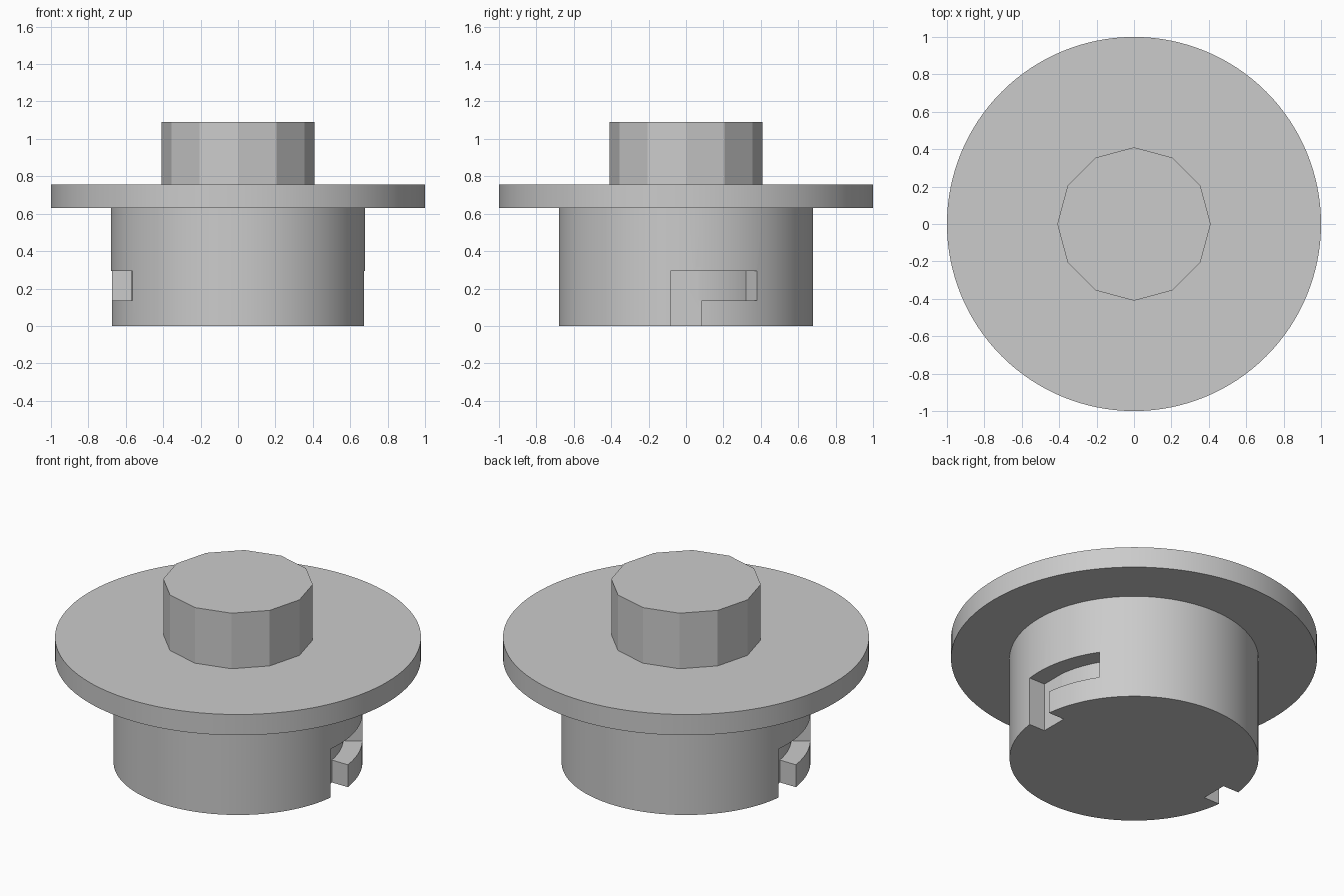
import bpy, bmesh
from math import cos, sin, radians, pi

if "Cube" in bpy.data.objects:
    bpy.data.objects.remove(bpy.data.objects["Cube"], do_unlink=True)

BODY_R, FLOOR_R, CUT_R = 0.68, 0.57, 0.8
SLOT_LOW, SLOT_TOP = 0.135, 0.293

grey = bpy.data.materials.new("plain_grey")
grey.use_nodes = True
grey.diffuse_color = (0.6, 0.6, 0.6, 1)
grey.node_tree.nodes["Principled BSDF"].inputs["Base Color"].default_value = (0.6, 0.6, 0.6, 1)


def prism(name, outline, low, high):
    """Extrude a counter-clockwise outline from low to high."""
    bm = bmesh.new()
    base = bm.faces.new([bm.verts.new((x, y, low)) for x, y in outline])
    top = bmesh.ops.extrude_face_region(bm, geom=[base])["geom"]
    bmesh.ops.translate(bm, vec=(0, 0, high - low),
                        verts=[g for g in top if isinstance(g, bmesh.types.BMVert)])
    bmesh.ops.recalc_face_normals(bm, faces=bm.faces)
    mesh = bpy.data.meshes.new(name)
    bm.to_mesh(mesh)
    bm.free()
    mesh.materials.append(grey)
    obj = bpy.data.objects.new(name, mesh)
    bpy.context.collection.objects.link(obj)
    return obj


def arc(radius, start, end, steps):
    angles = [radians(start + (end - start) * i / steps) for i in range(steps + 1)]
    return [(radius * cos(a), radius * sin(a)) for a in angles]


def disc(name, radius, sides, low, high):
    return prism(name, arc(radius, 0, 360, sides)[:-1], low, high)


def select_only(obj):
    bpy.ops.object.select_all(action='DESELECT')
    obj.select_set(True)
    bpy.context.view_layer.objects.active = obj


# Stacked round parts; the knob keeps its twelve flat sides
body = disc("plug_body", BODY_R, 96, 0, 0.64)
flange = disc("flange", 1, 128, 0.63, 0.755)
knob = disc("grip_knob", 0.41, 12, 0.745, 1.09)

# L-shaped locking slots on opposite sides: an entry notch and a curved run
entry = [(FLOOR_R, -0.082), (CUT_R, -0.082), (CUT_R, 0.082), (FLOOR_R, 0.082)]
run = arc(CUT_R, 3, 34, 16) + arc(FLOOR_R + 0.004, 34, 3, 16)
for turn in (0, pi):
    for outline, low in ((entry, -0.1), (run, SLOT_LOW)):
        cutter = prism("slot_cutter", outline, low, SLOT_TOP)
        cutter.rotation_euler.z = turn
        cutter.hide_render = True
        select_only(body)
        cut = body.modifiers.new("slot", 'BOOLEAN')
        cut.operation = 'DIFFERENCE'
        cut.solver = 'EXACT'
        cut.object = cutter
        bpy.context.view_layer.update()
        bpy.ops.object.modifier_apply(modifier=cut.name)
        bpy.data.objects.remove(cutter, do_unlink=True)

# Smooth the round walls, keep the rims sharp
for part in (body, flange):
    select_only(part)
    bpy.ops.object.shade_smooth_by_angle(angle=radians(25))
